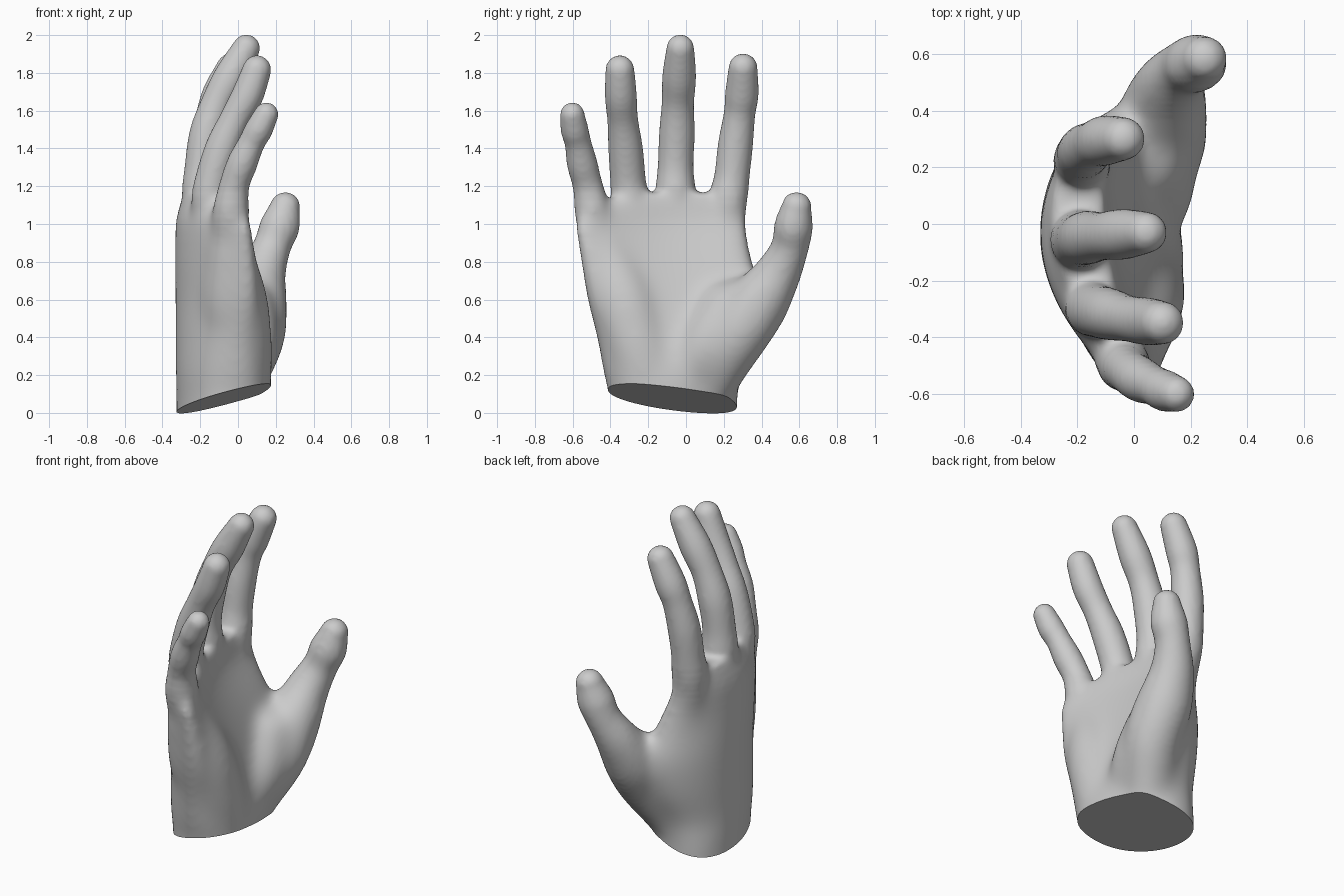
import bpy, bmesh, math
from mathutils import Vector

cube = bpy.data.objects.get("Cube")
if cube:
    bpy.data.objects.remove(cube, do_unlink=True)

SIDES = 28


def smooth_path(keys, steps=6):
    """Catmull-Rom interpolation of equally long tuples."""
    ext = [keys[0]] + list(keys) + [keys[-1]]
    out = []
    for a, b, c, d in zip(ext, ext[1:], ext[2:], ext[3:]):
        for s in range(steps):
            t = s / steps
            out.append([q + t / 2 * (r - p + t * (2 * p - 5 * q + 4 * r - e + t * (3 * (q - r) + e - p)))
                        for p, q, r, e in zip(a, b, c, d)])
    return out + [list(keys[-1])]


def loft(bm, rings):
    """Closed shell through a list of point rings."""
    loops = [[bm.verts.new(p) for p in ring] for ring in rings]
    for lo, hi in zip(loops, loops[1:]):
        for i in range(SIDES):
            j = (i + 1) % SIDES
            bm.faces.new((lo[i], lo[j], hi[j], hi[i]))
    bm.faces.new(loops[0][::-1])
    bm.faces.new(loops[-1])


def limb(bm, keys):
    """Round tapering limb with a ball tip; keys are x, y, z, radius."""
    path = smooth_path(keys)
    centres = [Vector(p[:3]) for p in path]
    rings = []
    for i, c in enumerate(centres):
        along = centres[min(i + 1, len(path) - 1)] - centres[max(i - 1, 0)]
        turn = Vector((0, 0, 1)).rotation_difference(along)
        angles = [math.tau * k / SIDES for k in range(SIDES)]
        rings.append([c + turn @ Vector((math.cos(a), math.sin(a), 0)) * path[i][3] for a in angles])
    loft(bm, rings)
    tip = bmesh.ops.create_uvsphere(bm, u_segments=SIDES, v_segments=14, radius=path[-1][3])
    bmesh.ops.translate(bm, verts=tip["verts"], vec=centres[-1])


def palm_ring(z, y0, y1, x, half, arch, tilt):
    """Cupped oval section of the palm."""
    ring = []
    for k in range(SIDES):
        a = math.tau * k / SIDES
        u, v = math.cos(a), math.sin(a)
        v = math.copysign(abs(v) ** 0.87, v)
        ring.append((x + half * v + arch * u * u - tilt * u, (y0 + y1) / 2 + (y1 - y0) / 2 * u, z))
    return ring


# palm sections: z, y range, centre x, half thickness, arch, tilt
palm = [
    (-0.4, -0.41, 0.27, -0.075, 0.25, 0.00, 0.045),
    (0.05, -0.41, 0.275, -0.075, 0.25, 0.00, 0.045),
    (0.20, -0.438, 0.295, -0.08, 0.25, 0.03, 0.03),
    (0.40, -0.477, 0.375, -0.105, 0.227, 0.08, 0.025),
    (0.60, -0.527, 0.41, -0.13, 0.202, 0.13, 0.04),
    (0.80, -0.562, 0.36, -0.158, 0.174, 0.145, 0.065),
    (1.00, -0.588, 0.322, -0.186, 0.136, 0.135, 0.09),
    (1.08, -0.51, 0.318, -0.19, 0.117, 0.11, 0.07),
    (1.165, -0.345, 0.295, -0.193, 0.093, 0.06, 0.03),
]
# limbs: x, y, z, radius
index_finger = [(-0.175, 0.2, 0.85, 0.08), (-0.182, 0.22, 1.1, 0.104), (-0.183, 0.243, 1.25, 0.094),
                (-0.17, 0.262, 1.42, 0.093), (-0.138, 0.283, 1.58, 0.084), (-0.1, 0.296, 1.69, 0.089),
                (-0.038, 0.302, 1.827, 0.077)]
middle_finger = [(-0.2, -0.05, 0.85, 0.08), (-0.192, -0.055, 1.12, 0.108), (-0.188, -0.055, 1.3, 0.095),
                 (-0.162, -0.048, 1.48, 0.095), (-0.11, -0.043, 1.64, 0.086), (-0.038, -0.036, 1.78, 0.09),
                 (0.044, -0.03, 1.93, 0.074)]
ring_finger = [(-0.15, -0.27, 0.85, 0.08), (-0.145, -0.293, 1.1, 0.104), (-0.136, -0.306, 1.22, 0.095),
               (-0.083, -0.32, 1.4, 0.092), (-0.018, -0.335, 1.55, 0.082), (0.05, -0.345, 1.68, 0.085),
               (0.1, -0.35, 1.817, 0.077)]
little_finger = [(-0.06, -0.44, 0.8, 0.07), (-0.04, -0.49, 1.04, 0.1), (-0.02, -0.52, 1.2, 0.08),
                 (0.022, -0.55, 1.32, 0.081), (0.072, -0.572, 1.43, 0.071), (0.11, -0.59, 1.5, 0.074),
                 (0.15, -0.602, 1.58, 0.065)]
thumb = [(-0.06, 0.06, -0.3, 0.12), (-0.05, 0.07, 0.0, 0.125), (0.02, 0.155, 0.2, 0.145), (0.09, 0.27, 0.4, 0.163),
         (0.103, 0.38, 0.58, 0.163), (0.13, 0.483, 0.74, 0.127), (0.18, 0.55, 0.88, 0.1),
         (0.222, 0.567, 0.99, 0.105), (0.25, 0.585, 1.09, 0.08)]
thumb_mound = [(-0.08, -0.02, -0.3, 0.14), (-0.02, 0.0, 0.12, 0.15), (0.045, 0.12, 0.35, 0.17),
               (0.045, 0.22, 0.55, 0.15)]
heel_mound = [(-0.04, -0.2, -0.3, 0.17), (-0.005, -0.22, 0.2, 0.185), (-0.005, -0.27, 0.4, 0.187),
              (-0.025, -0.34, 0.62, 0.182), (-0.04, -0.43, 0.85, 0.125)]

bm = bmesh.new()
loft(bm, [palm_ring(*s) for s in smooth_path(palm, 4)])
for keys in (index_finger, middle_finger, ring_finger, little_finger, thumb, thumb_mound, heel_mound):
    limb(bm, keys)
bmesh.ops.recalc_face_normals(bm, faces=bm.faces)
mesh = bpy.data.meshes.new("hand")
bm.to_mesh(mesh)
bm.free()
hand = bpy.data.objects.new("hand", mesh)
bpy.context.collection.objects.link(hand)

# fuse the parts into one skin
fuse = hand.modifiers.new("fuse", "REMESH")
fuse.mode = "VOXEL"
fuse.voxel_size = 0.015
relax = hand.modifiers.new("relax", "SMOOTH")
relax.factor = 0.5
relax.iterations = 6
bpy.context.view_layer.update()
skin = bpy.data.meshes.new_from_object(hand.evaluated_get(bpy.context.evaluated_depsgraph_get()))
hand.modifiers.clear()
hand.data = skin
bpy.data.meshes.remove(mesh)
skin.name = "hand"

# soften gradually from the finger roots down into the palm
bm = bmesh.new()
bm.from_mesh(skin)
for step in range(8):
    soft = [v for v in bm.verts if v.co.z < 1.18 - 0.04 * step and v.co.y < 0.52 - 0.02 * step]
    for _ in range(7):
        bmesh.ops.smooth_vert(bm, verts=soft, factor=0.5, use_axis_x=True, use_axis_y=True, use_axis_z=True)

# slanted flat cut at the wrist
cut = bmesh.ops.bisect_plane(bm, geom=bm.verts[:] + bm.edges[:] + bm.faces[:], dist=0.0001,
                             plane_co=(0, 0, 0.087), plane_no=(0.25, -0.1, -1), clear_outer=True)
rim = [e for e in cut["geom_cut"] if isinstance(e, bmesh.types.BMEdge)]
bmesh.ops.holes_fill(bm, edges=rim, sides=0)
bmesh.ops.recalc_face_normals(bm, faces=bm.faces)
bm.to_mesh(skin)
bm.free()

# one plain grey
grey = bpy.data.materials.new("plain grey")
grey.use_nodes = True
colour = (0.6, 0.6, 0.6, 1)
grey.diffuse_color = colour
grey.node_tree.nodes["Principled BSDF"].inputs["Base Color"].default_value = colour
skin.materials.clear()
skin.materials.append(grey)

bpy.ops.object.select_all(action="DESELECT")
hand.select_set(True)
bpy.context.view_layer.objects.active = hand
bpy.ops.object.shade_smooth_by_angle(angle=math.radians(40))
